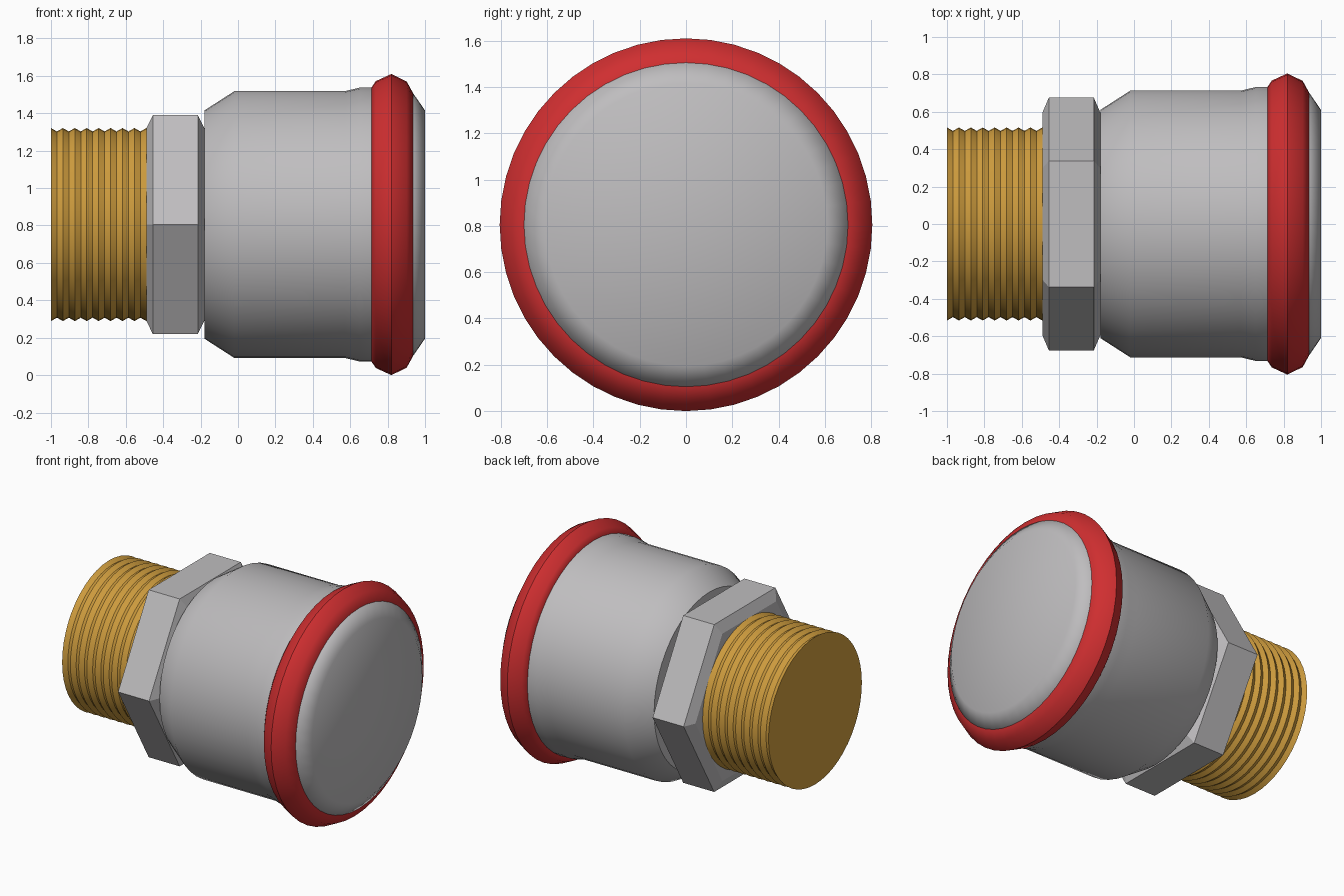
import bpy, bmesh
from math import sin, cos, pi, radians

AXIS_Z = 0.805
ROUND = 48

cube = bpy.data.objects.get("Cube")
if cube:
    bpy.data.objects.remove(cube, do_unlink=True)


def material(name, rgb):
    mat = bpy.data.materials.new(name)
    mat.use_nodes = True
    mat.diffuse_color = (*rgb, 1)
    mat.node_tree.nodes["Principled BSDF"].inputs["Base Color"].default_value = (*rgb, 1)
    return mat


grey = material("steel grey", (0.52, 0.51, 0.52))
gold = material("brass", (0.65, 0.35, 0.05))
red = material("seal red", (0.63, 0.028, 0.03))


def lathe(name, profile, mat, sides=ROUND, smooth=None, closed=False):
    """Turn (x, radius) points about the long axis; cap the ends or close the loop."""
    bm = bmesh.new()
    rings = [[bm.verts.new((x, r * cos(2 * pi * i / sides),
                            AXIS_Z + r * sin(2 * pi * i / sides)))
              for i in range(sides)] for x, r in profile]
    pairs = list(zip(rings, rings[1:]))
    if closed:
        pairs.append((rings[-1], rings[0]))
    else:
        bm.faces.new(rings[0])
        bm.faces.new(rings[-1])
    for a, b in pairs:
        for i in range(sides):
            j = (i + 1) % sides
            bm.faces.new((a[i], a[j], b[j], b[i]))
    bmesh.ops.recalc_face_normals(bm, faces=bm.faces)
    mesh = bpy.data.meshes.new(name)
    bm.to_mesh(mesh)
    bm.free()
    mesh.materials.append(mat)
    obj = bpy.data.objects.new(name, mesh)
    bpy.context.collection.objects.link(obj)
    if smooth:
        bpy.ops.object.select_all(action='DESELECT')
        obj.select_set(True)
        bpy.context.view_layer.objects.active = obj
        bpy.ops.object.shade_smooth_by_angle(angle=radians(smooth))
    return obj


# Threaded end: alternating crests and valleys
teeth = 8
pitch = 0.51 / teeth
thread = [(-1 + k * pitch / 2, 0.498 if k % 2 else 0.516) for k in range(2 * teeth + 1)]
lathe("threaded_end", thread, gold, smooth=20)

# Hexagonal nut with chamfered rims
lathe("hex_nut", [(-0.49, 0.595), (-0.455, 0.676), (-0.215, 0.676), (-0.18, 0.595)],
      grey, sides=6)

# Main socket body
lathe("socket_body", [(-0.18, 0.61), (-0.02, 0.713), (0.57, 0.713),
                      (0.65, 0.732), (0.74, 0.732)], grey, smooth=40)

# Bulging coloured ring
lathe("seal_ring", [(0.715, 0.69), (0.715, 0.735), (0.737, 0.767), (0.82, 0.805),
                    (0.902, 0.765), (0.936, 0.703), (0.936, 0.69)],
      red, smooth=40, closed=True)

# End cap with a softly shaded bevel
lathe("end_cap", [(0.92, 0.70), (0.938, 0.70), (1.0, 0.61)], grey, smooth=60)
